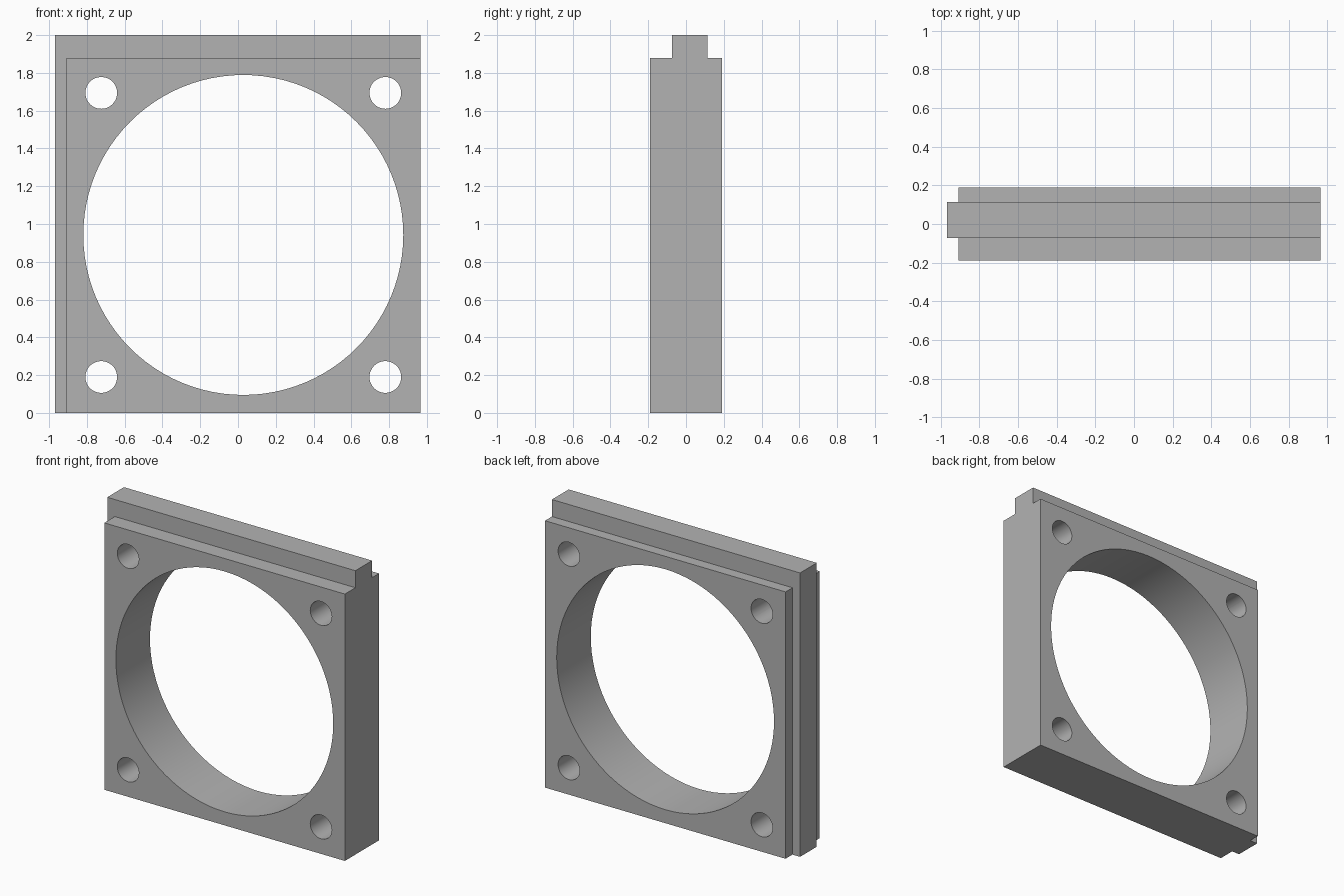
import bpy, bmesh, math

if "Cube" in bpy.data.objects:
    bpy.data.objects.remove(bpy.data.objects["Cube"])

# Overall extents and hole layout
LEFT, RIGHT, TOP, HALF = -0.968, 0.966, 2.0, 0.19
STEP_X, STEP_Z = -0.909, 1.88
TONGUE_FRONT, TONGUE_BACK = -0.073, 0.113
HOLE_X, HOLE_Z = 0.028, 0.942

grey = bpy.data.materials.new("plain_grey")
grey.use_nodes = True
grey.diffuse_color = (0.45, 0.45, 0.45, 1)
grey.node_tree.nodes["Principled BSDF"].inputs["Base Color"].default_value = (0.45, 0.45, 0.45, 1)


def prism(name, outline, y0, y1):
    """Extrude an x-z outline from y0 to y1."""
    bm = bmesh.new()
    face = bm.faces.new([bm.verts.new((x, y0, z)) for x, z in outline])
    new = bmesh.ops.extrude_face_region(bm, geom=[face])["geom"]
    moved = [v for v in new if isinstance(v, bmesh.types.BMVert)]
    bmesh.ops.translate(bm, verts=moved, vec=(0, y1 - y0, 0))
    bmesh.ops.recalc_face_normals(bm, faces=bm.faces)
    mesh = bpy.data.meshes.new(name)
    bm.to_mesh(mesh)
    bm.free()
    mesh.materials.append(grey)
    obj = bpy.data.objects.new(name, mesh)
    bpy.context.collection.objects.link(obj)
    return obj


def circle(cx, cz, radius, sides):
    angles = [math.tau * i / sides for i in range(sides)]
    return [(cx + radius * math.cos(a), cz + radius * math.sin(a)) for a in angles]


def cut(target, cutter):
    cutter.hide_render = True
    mod = target.modifiers.new("cut", "BOOLEAN")
    mod.operation, mod.solver, mod.object = "DIFFERENCE", "EXACT", cutter
    bpy.context.view_layer.objects.active = target
    bpy.ops.object.modifier_apply(modifier=mod.name)
    bpy.data.objects.remove(cutter)


# Square block
frame = prism("frame", [(LEFT, 0), (RIGHT, 0), (RIGHT, TOP), (LEFT, TOP)], -HALF, HALF)

# Rebates that leave the tongue along the top and one side
rebate = [(LEFT - 1, -1), (STEP_X, -1), (STEP_X, STEP_Z),
          (RIGHT + 1, STEP_Z), (RIGHT + 1, TOP + 1), (LEFT - 1, TOP + 1)]
cut(frame, prism("front_rebate", rebate, -1, TONGUE_FRONT))
cut(frame, prism("back_rebate", rebate, TONGUE_BACK, 1))

# Large round opening and four corner holes
cut(frame, prism("opening", circle(HOLE_X, HOLE_Z, 0.847, 96), -1, 1))
for sx in (-1, 1):
    for sz in (-1, 1):
        hole = circle(HOLE_X + sx * 0.752, HOLE_Z + sz * 0.752, 0.084, 48)
        cut(frame, prism("corner_hole", hole, -1, 1))

# Smooth bores, sharp edges
bpy.ops.object.select_all(action="DESELECT")
frame.select_set(True)
bpy.context.view_layer.objects.active = frame
bpy.ops.object.shade_smooth_by_angle(angle=math.radians(30))
